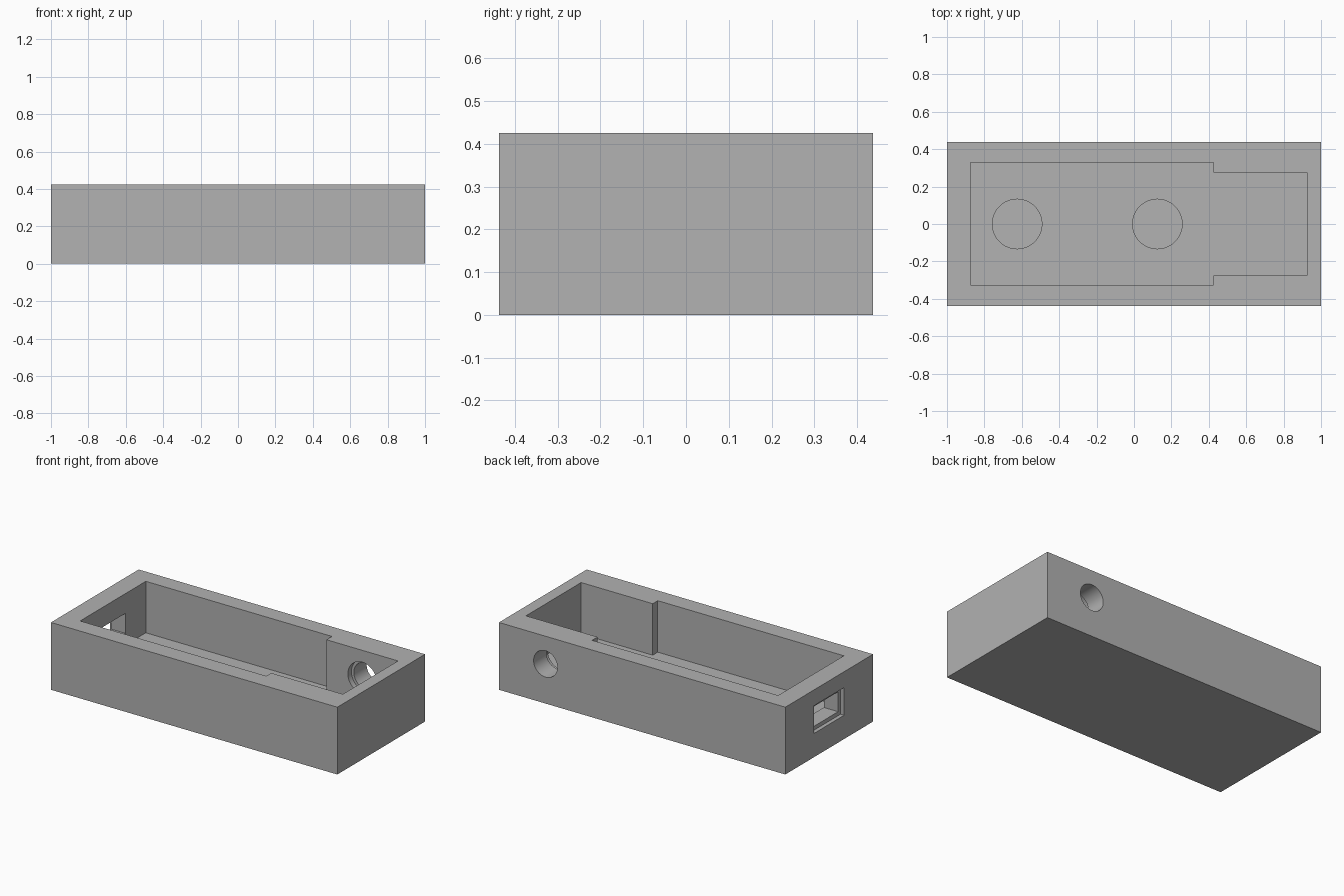
import bpy
from math import radians

old = bpy.data.objects.get("Cube")
if old:
    bpy.data.objects.remove(old, do_unlink=True)

# Single plain grey
grey = bpy.data.materials.new("plain grey")
grey.use_nodes = True
GREY = (0.445, 0.445, 0.445, 1)
grey.diffuse_color = GREY
grey.node_tree.nodes["Principled BSDF"].inputs["Base Color"].default_value = GREY


def box(name, x, y, z):
    """Box spanning the given (low, high) ranges."""
    spans = (x, y, z)
    bpy.ops.mesh.primitive_cube_add(size=1, location=[(a + b) / 2 for a, b in spans])
    ob = bpy.context.object
    ob.name = name
    ob.scale = [b - a for a, b in spans]
    bpy.ops.object.transform_apply(location=False, rotation=False, scale=True)
    ob.data.materials.append(grey)
    return ob


def cylinder(name, radius, depth, location, rotation=(0, 0, 0)):
    bpy.ops.mesh.primitive_cylinder_add(vertices=64, radius=radius, depth=depth,
                                        location=location, rotation=rotation)
    ob = bpy.context.object
    ob.name = name
    ob.data.materials.append(grey)
    return ob


TOP, FLOOR = 0.425, 0.1
case = box("case_body", (-1, 1), (-0.4375, 0.4375), (0, TOP))

cutters = [
    # Wide and narrow compartments
    box("main_compartment", (-0.875, 0.425), (-0.325, 0.33), (FLOOR, 0.6)),
    box("end_compartment", (0.4, 0.925), (-0.275, 0.275), (FLOOR, 0.6)),
    # Stepped socket opening in the end wall
    box("socket_recess", (-1.1, -0.975), (-0.15, 0.15), (0.15, 0.325)),
    box("socket_opening", (-1.1, -0.8), (-0.125, 0.125), (0.175, 0.3)),
    # Round hole in the back wall, wider on the inside
    cylinder("back_hole", 0.083, 0.4, (0.675, 0.4, 0.25), (radians(90), 0, 0)),
    cylinder("back_counterbore", 0.1, 0.1, (0.675, 0.26, 0.25), (radians(90), 0, 0)),
]
# Shallow round pockets in the floor
for x in (-0.625, 0.125):
    cutters.append(cylinder("floor_pocket", 0.1325, 0.1, (x, 0, FLOOR)))

bpy.ops.object.select_all(action="DESELECT")
case.select_set(True)
bpy.context.view_layer.objects.active = case
for cutter in cutters:
    mod = case.modifiers.new(cutter.name, "BOOLEAN")
    mod.operation = "DIFFERENCE"
    mod.solver = "EXACT"
    mod.object = cutter
    bpy.ops.object.modifier_apply(modifier=mod.name)
for cutter in cutters:
    bpy.data.objects.remove(cutter, do_unlink=True)

bpy.ops.object.shade_smooth_by_angle(angle=radians(30))
